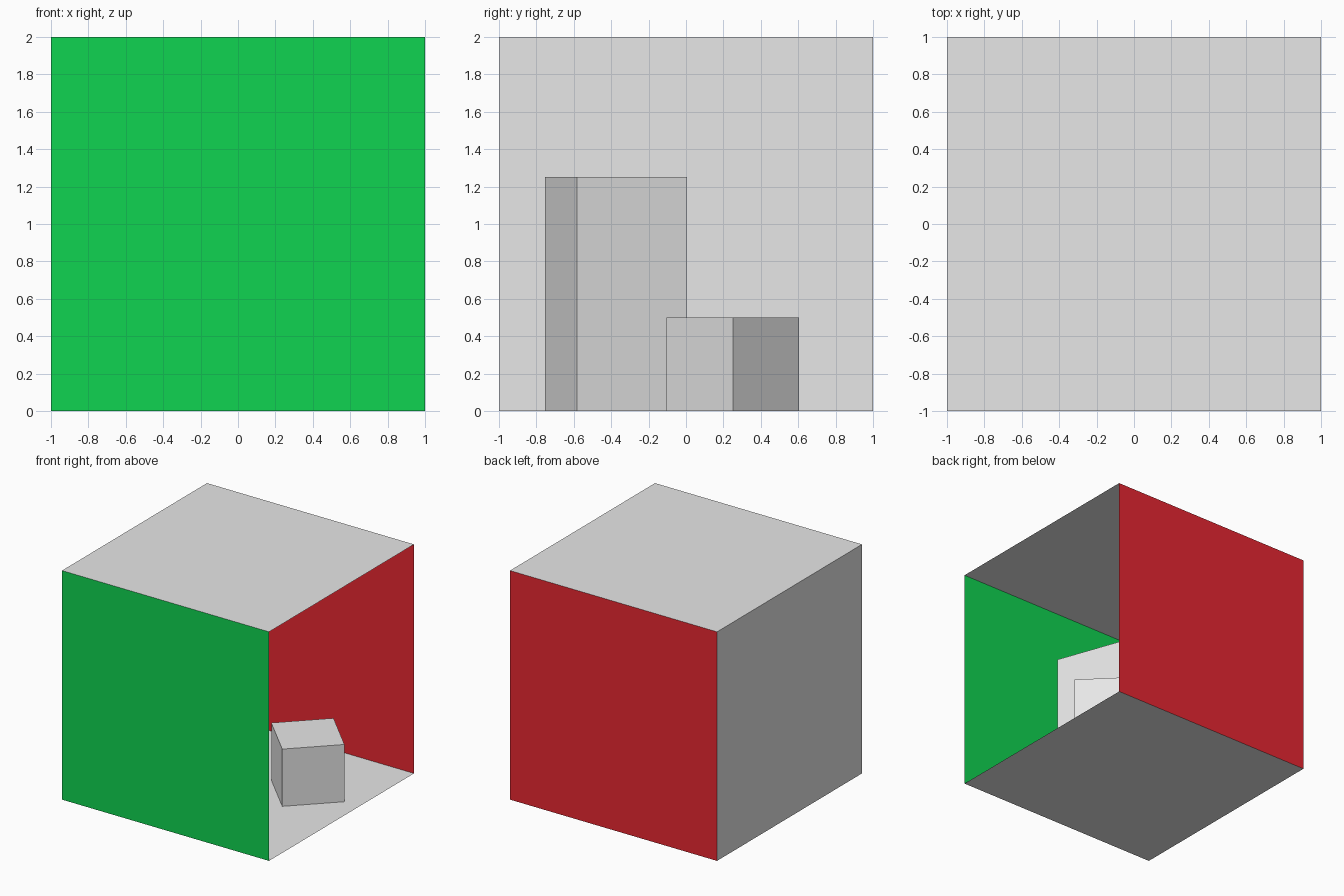
import bpy
from math import radians, pi

if "Cube" in bpy.data.objects:
    bpy.data.objects.remove(bpy.data.objects["Cube"])


def material(name, rgb):
    m = bpy.data.materials.new(name)
    m.diffuse_color = (*rgb, 1)
    m.use_nodes = True
    m.node_tree.nodes["Principled BSDF"].inputs["Base Color"].default_value = m.diffuse_color
    return m


gray = material("light_gray", (0.8, 0.8, 0.8))
green = material("green", (0.005, 0.658, 0.082))
red = material("red", (0.8, 0.02, 0.031))


def panel(name, loc, rot, mat):
    bpy.ops.mesh.primitive_plane_add(size=2, location=loc, rotation=rot)
    ob = bpy.context.object
    ob.name = name
    ob.data.materials.append(mat)


def block(name, x, y, size, angle):
    bpy.ops.mesh.primitive_cube_add(size=1, location=(x, y, size[2] / 2),
                                    rotation=(0, 0, radians(angle)))
    ob = bpy.context.object
    ob.name = name
    ob.scale = size
    ob.data.materials.append(gray)


# Room shell, open on the right side, normals facing inward
panel("floor", (0, 0, 0), (0, 0, 0), gray)
panel("ceiling", (0, 0, 2), (pi, 0, 0), gray)
panel("left_wall", (-1, 0, 1), (0, pi / 2, 0), gray)
panel("front_wall", (0, -1, 1), (-pi / 2, 0, 0), green)
panel("back_wall", (0, 1, 1), (pi / 2, 0, 0), red)

# Blocks standing inside the room
block("tall_block", 0, -0.375, (0.5, 0.625, 1.25), 20)
block("short_block", 0.5, 0.25, (0.5, 0.5, 0.5), 45)
